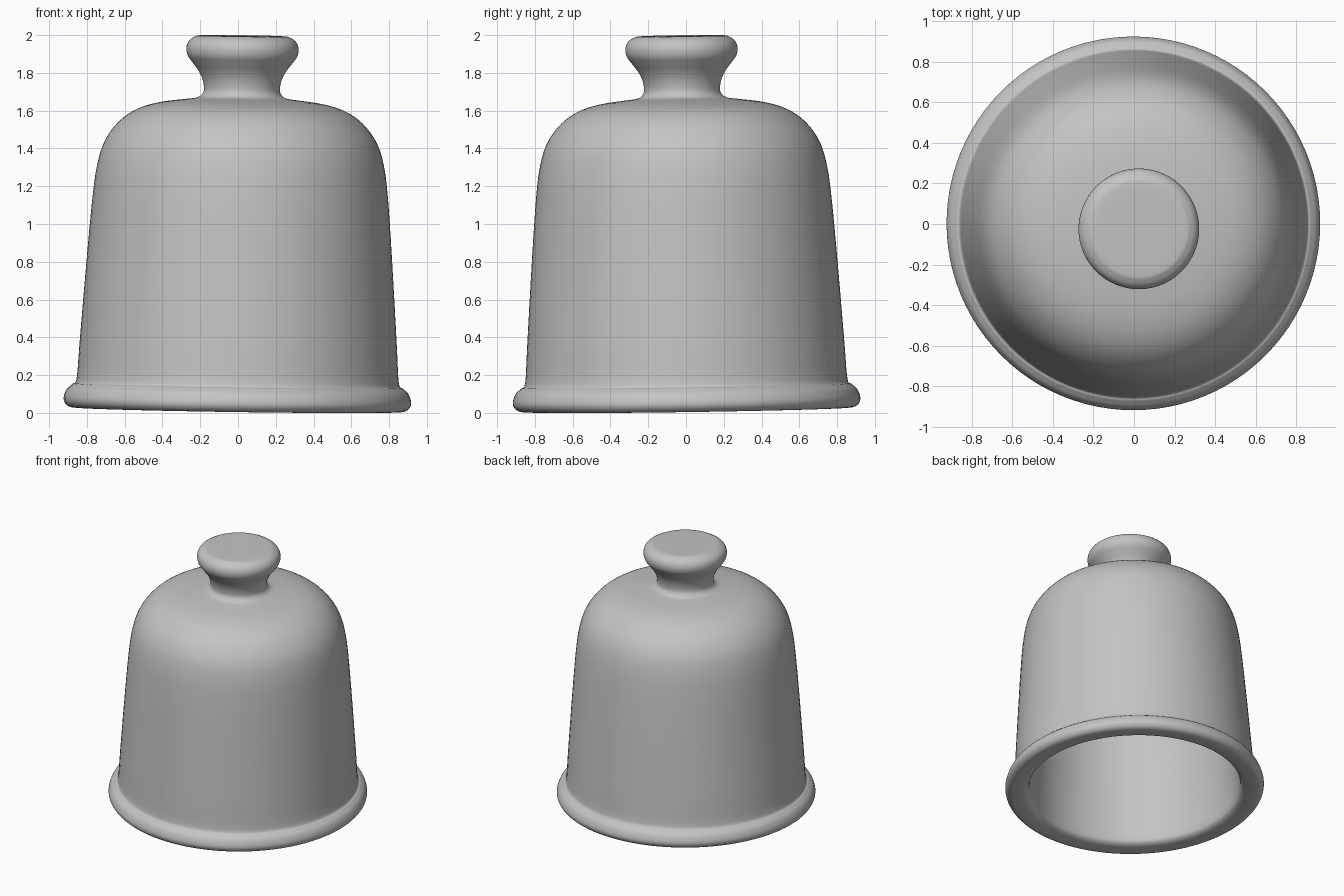
import bpy, bmesh, math
from mathutils import Matrix, Vector

cube = bpy.data.objects.get("Cube")
if cube:
    bpy.data.objects.remove(cube, do_unlink=True)

SEGMENTS = 96
STEPS = 4

# Plain grey clay
clay = bpy.data.materials.new("grey_clay")
clay.use_nodes = True
grey = (0.55, 0.55, 0.55, 1.0)
clay.diffuse_color = grey
clay.node_tree.nodes["Principled BSDF"].inputs["Base Color"].default_value = grey


def smooth_curve(points):
    """Catmull-Rom curve through (radius, height) points."""
    pts = [Vector(p) for p in points]
    pts = [pts[0]] + pts + [pts[-1]]
    out = []
    for a, b, c, d in zip(pts, pts[1:], pts[2:], pts[3:]):
        for i in range(STEPS):
            t = i / STEPS
            out.append(0.5 * (2 * b + (c - a) * t + (2 * a - 5 * b + 4 * c - d) * t ** 2
                              + (3 * b - a - 3 * c + d) * t ** 3))
    return out + [pts[-1]]


def lathe(name, profile, tilt):
    """Spin a profile around z; both ends close on the axis."""
    bm = bmesh.new()
    verts = [bm.verts.new((r, 0, z)) for r, z in profile]
    edges = [bm.edges.new(pair) for pair in zip(verts, verts[1:])]
    bmesh.ops.spin(bm, geom=verts + edges, cent=(0, 0, 0), axis=(0, 0, 1),
                   angle=math.tau, steps=SEGMENTS, use_merge=True)
    bmesh.ops.remove_doubles(bm, verts=bm.verts, dist=0.0001)
    bm.transform(tilt)
    bmesh.ops.recalc_face_normals(bm, faces=bm.faces)
    mesh = bpy.data.meshes.new(name)
    bm.to_mesh(mesh)
    bm.free()
    mesh.materials.append(clay)
    obj = bpy.data.objects.new(name, mesh)
    bpy.context.collection.objects.link(obj)
    bpy.ops.object.select_all(action='DESELECT')
    obj.select_set(True)
    bpy.context.view_layer.objects.active = obj
    bpy.ops.object.shade_smooth_by_angle(angle=math.radians(50))
    return obj


# Knob: flat top, rounded lip and waisted neck
knob = [(0, 1.997), (0.21, 1.997), (0.255, 1.988), (0.285, 1.965), (0.297, 1.93),
        (0.29, 1.89), (0.262, 1.85), (0.232, 1.81), (0.21, 1.765), (0.201, 1.72),
        (0.207, 1.69), (0.235, 1.668)]
# Domed shoulder and flaring wall
body = [(0.3, 1.658), (0.42, 1.642), (0.53, 1.612), (0.62, 1.56), (0.69, 1.485),
        (0.735, 1.40), (0.763, 1.29), (0.78, 1.16), (0.798, 0.95), (0.82, 0.65),
        (0.84, 0.36), (0.853, 0.17)]
# Rolled foot rim, turning under to the mouth
rim = [(0.873, 0.142), (0.903, 0.115), (0.92, 0.07), (0.911, 0.037), (0.88, 0.018),
       (0.82, 0.02), (0.775, 0.032), (0.752, 0.07)]
# Hollow inside
inside = [(0.745, 0.2), (0.72, 0.65), (0.695, 1.0), (0.67, 1.25), (0.63, 1.38),
          (0.56, 1.475), (0.44, 1.53), (0.25, 1.555), (0, 1.56)]

# The cover leans very slightly on its foot
lean = Matrix.Translation((-0.004, 0.004, 0)) @ Matrix.Rotation(0.0205, 4, Vector((1, 1, 0)).normalized())
lathe("bell_cover", smooth_curve(knob + body + rim + inside), lean)
